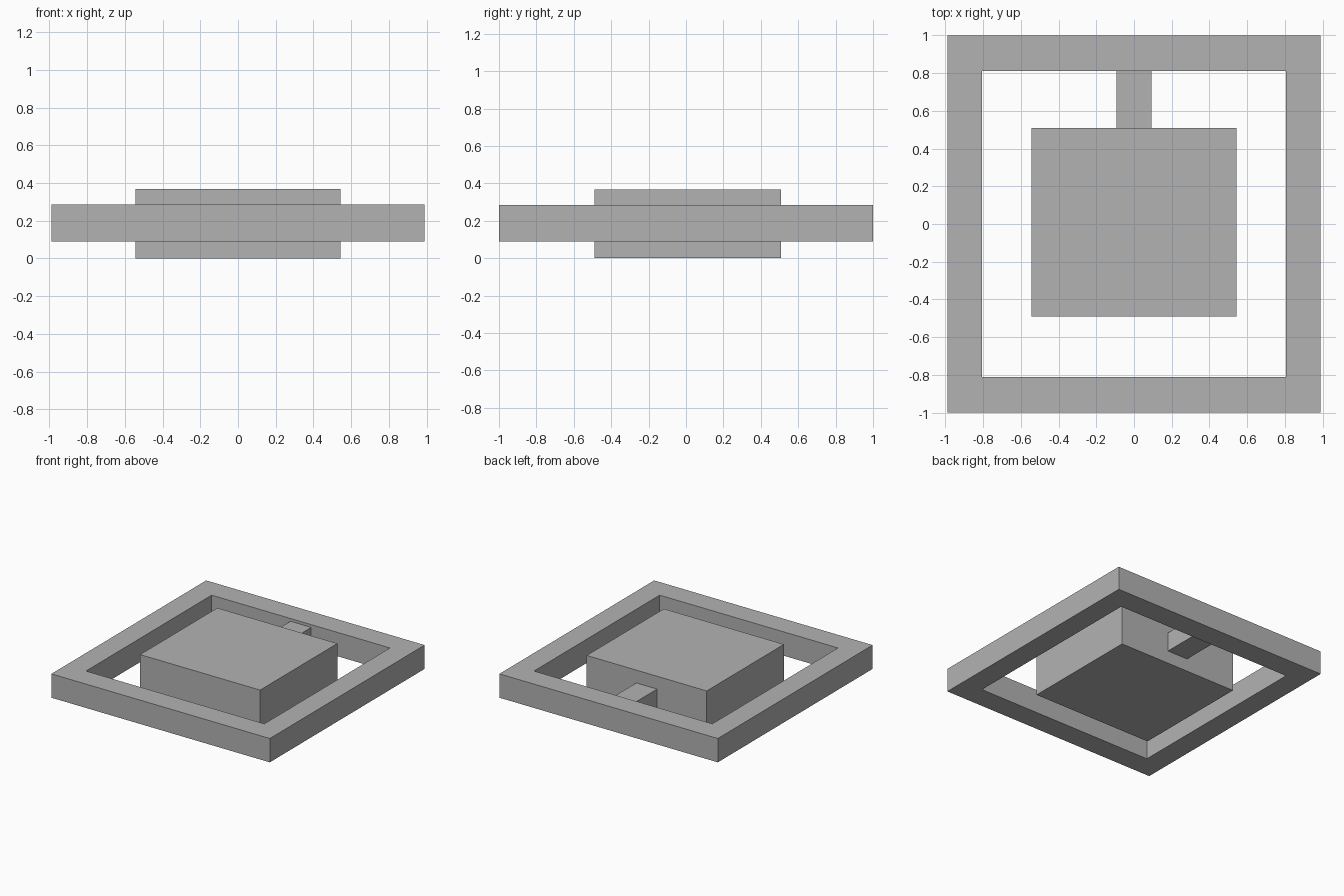
import bpy
import bmesh

cube = bpy.data.objects.get("Cube")
if cube:
    bpy.data.objects.remove(cube, do_unlink=True)

grey = bpy.data.materials.new("plain_grey")
grey.use_nodes = True
colour = (0.45, 0.45, 0.45, 1)
grey.diffuse_color = colour
grey.node_tree.nodes["Principled BSDF"].inputs["Base Color"].default_value = colour


def add_object(name, bm):
    bmesh.ops.recalc_face_normals(bm, faces=bm.faces)
    mesh = bpy.data.meshes.new(name)
    bm.to_mesh(mesh)
    bm.free()
    mesh.materials.append(grey)
    obj = bpy.data.objects.new(name, mesh)
    bpy.context.collection.objects.link(obj)
    return obj


def box(name, low, high):
    bm = bmesh.new()
    bmesh.ops.create_cube(bm, size=1)
    for v in bm.verts:
        v.co = [b if c > 0 else a for c, a, b in zip(v.co, low, high)]
    return add_object(name, bm)


def rectangle(bm, x, y, z):
    corners = ((-x, -y), (x, -y), (x, y), (-x, y))
    verts = [bm.verts.new((a, b, z)) for a, b in corners]
    return [bm.edges.new((verts[i - 1], verts[i])) for i in range(4)]


# Open rectangular frame: a flat ring raised into a solid
bottom, top = 0.09, 0.285
bm = bmesh.new()
outer = rectangle(bm, 0.988, 1.0, bottom)
inner = rectangle(bm, 0.807, 0.812, bottom)
bmesh.ops.bridge_loops(bm, edges=outer + inner)
raised = bmesh.ops.extrude_face_region(bm, geom=bm.faces[:], use_keep_orig=True)
for v in raised["geom"]:
    if isinstance(v, bmesh.types.BMVert):
        v.co.z = top
add_object("outer_frame", bm)

# Thick block hanging in the middle of the frame
box("centre_block", (-0.543, -0.49, 0), (0.543, 0.508, 0.367))

# Short bar joining the block to the back of the frame
box("connecting_bar", (-0.094, 0.508, 0.105), (0.094, 0.812, 0.262))
